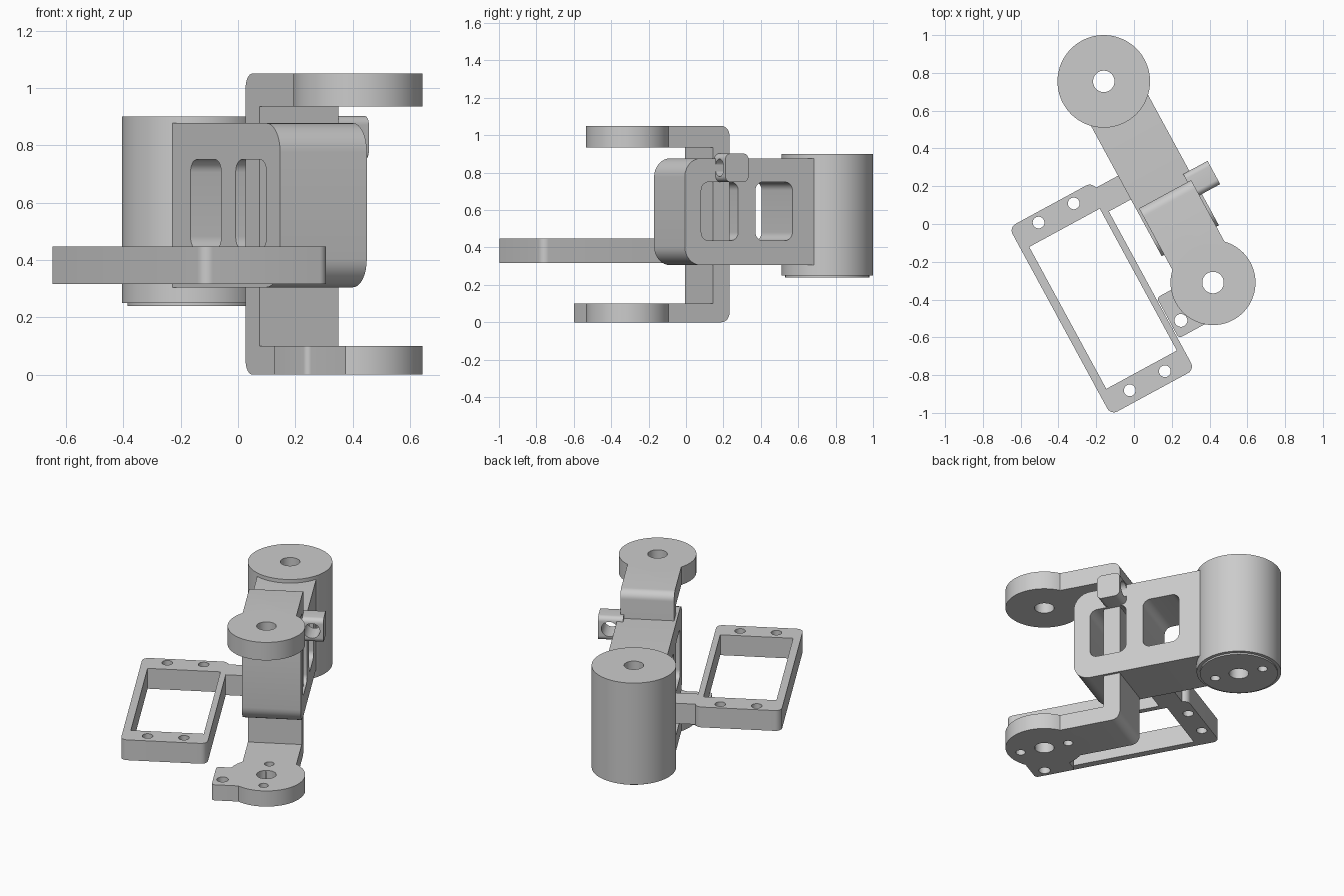
import bpy, bmesh
from math import sin, cos, pi, radians
from mathutils import Matrix

cube = bpy.data.objects.get("Cube")
if cube:
    bpy.data.objects.remove(cube)

grey = bpy.data.materials.new("plain grey")
grey.use_nodes = True
grey.diffuse_color = (0.6, 0.6, 0.6, 1)
grey.node_tree.nodes["Principled BSDF"].inputs["Base Color"].default_value = (0.6, 0.6, 0.6, 1)

# Local frame: origin on the motor axis, y along the arm
FRAME = Matrix.Translation((-0.16, 0.755, 0)) @ Matrix.Rotation(radians(28.5), 4, "Z")
PIVOT = -1.212
AXES = {"X": lambda a, b, h: (h, a, b),
        "Y": lambda a, b, h: (a, h, b),
        "Z": lambda a, b, h: (a, b, h)}


def prism(name, outline, lo, hi, axis="Z"):
    """Extrude a closed outline along one local axis."""
    bm = bmesh.new()
    place = AXES[axis]
    ends = [[bm.verts.new(place(a, b, h)) for a, b in outline] for h in (lo, hi)]
    for ring in ends:
        bm.faces.new(ring)
    n = len(outline)
    for i in range(n):
        j = (i + 1) % n
        bm.faces.new((ends[0][i], ends[0][j], ends[1][j], ends[1][i]))
    bmesh.ops.recalc_face_normals(bm, faces=bm.faces)
    mesh = bpy.data.meshes.new(name)
    bm.to_mesh(mesh)
    bm.free()
    mesh.materials.append(grey)
    obj = bpy.data.objects.new(name, mesh)
    obj.matrix_world = FRAME
    bpy.context.collection.objects.link(obj)
    return obj


def circle(a, b, r, n=64):
    return [(a + r * cos(2 * pi * i / n), b + r * sin(2 * pi * i / n)) for i in range(n)]


def rounded(a0, a1, b0, b1, radii, steps=8):
    """Rectangle with radii for the low-low, high-low, high-high, low-high corners."""
    corners = ((a0, b0, 1, 1), (a1, b0, -1, 1), (a1, b1, -1, -1), (a0, b1, 1, -1))
    pts = []
    for k, ((a, b, sa, sb), r) in enumerate(zip(corners, radii)):
        if r == 0:
            pts.append((a, b))
            continue
        for i in range(steps + 1):
            t = pi + k * pi / 2 + i * pi / 2 / steps
            pts.append((a + sa * r + r * cos(t), b + sb * r + r * sin(t)))
    return pts


def rect(a0, a1, b0, b1, r=0):
    return rounded(a0, a1, b0, b1, (r,) * 4)


def hole(a, b, r, lo, hi, axis="Z"):
    return prism("cutter", circle(a, b, r, 32), lo, hi, axis)


def finish(obj, joins=(), cuts=()):
    """Bake unions and cuts, then shade curved walls smooth."""
    for helpers, mode in ((joins, "UNION"), (cuts, "DIFFERENCE")):
        for h in helpers:
            h.hide_render = True
            mod = obj.modifiers.new(mode.lower(), "BOOLEAN")
            mod.operation, mod.object, mod.solver = mode, h, "EXACT"
    graph = bpy.context.evaluated_depsgraph_get()
    mesh = bpy.data.meshes.new_from_object(obj.evaluated_get(graph))
    obj.modifiers.clear()
    obj.data = mesh
    mesh.shade_smooth()
    mesh.set_sharp_from_angle(angle=radians(30))
    for h in (*joins, *cuts):
        bpy.data.objects.remove(h)


# Motor housing with a slightly smaller raised base
finish(prism("motor_housing", circle(0, 0, 0.245, 96), 0.25, 0.90),
       [prism("base", circle(0, 0, 0.225, 96), 0.24, 0.3)],
       [hole(0, 0, 0.057, 0, 1)] +
       [hole(0, s * 0.148, 0.028, 0.2, 0.34) for s in (-1, 1)])

# Arm block with two windows right through it
finish(prism("arm_block", rounded(-0.96, -0.15, 0.305, 0.877, (0.1, 0, 0, 0.1)), -0.172, 0.172, "X"),
       [],
       [prism("cutter", rect(y, y + 0.225, 0.437, 0.75, 0.045), -0.3, 0.3, "X")
        for y in (-0.86, -0.53)])

# C-shaped bracket: spine, two arms, round ends and the lower ear
spine = prism("bracket", rect(-0.78, -0.68, 0, 1.05), -0.157, 0.157, "X")
bracket_outline = rounded(-1.1, -0.68, 0, 1.05, (0, 0.05, 0.05, 0))
bpy.data.objects.remove(spine)
finish(prism("pivot_bracket", bracket_outline, -0.157, 0.157, "X"),
       [],
       [prism("cutter", rect(-1.3, -0.78, 0.1, 0.935), -0.5, 0.5, "X"),
        hole(0, PIVOT + 0.148, 0.028, -0.1, 0.2),
        prism("cutter", circle(0, PIVOT, 0.2, 96), -0.1, 1.2)])
finish(prism("upper_pivot_disc", circle(0, PIVOT, 0.225, 96), 0.935, 1.05),
       [], [hole(0, PIVOT, 0.057, 0.8, 1.2)])
finish(prism("lower_pivot_disc", circle(0, PIVOT, 0.225, 96), 0, 0.1),
       [prism("ear", rounded(-0.3, 0, -1.385, -1.14, (0.02, 0, 0, 0.02)), 0, 0.1)],
       [hole(0, PIVOT, 0.057, -0.1, 0.2), hole(-0.245, -1.307, 0.034, -0.1, 0.2)] +
       [hole(0, PIVOT + s * 0.148, 0.028, -0.1, 0.2) for s in (-1, 1)])

# Cable lug on the side of the arm block
finish(prism("cable_lug", rect(-0.772, -0.632, 0.75, 0.902, 0.03), 0.135, 0.282, "X"),
       [], [hole(0.215, 0.826, 0.047, -1, -0.4, "Y")])

# Rectangular mounting frame with four screw holes, and its link to the block
finish(prism("mounting_frame", rect(-0.81, -0.305, -1.57, -0.44, 0.04), 0.317, 0.447),
       [],
       [prism("cutter", rect(-0.765, -0.34, -1.437, -0.582), 0.2, 0.6)] +
       [hole(x, y, 0.031, 0.2, 0.6) for x in (-0.66, -0.448) for y in (-1.503, -0.492)])
finish(prism("frame_link", rect(-0.32, -0.16, -0.618, -0.475), 0.317, 0.447))
